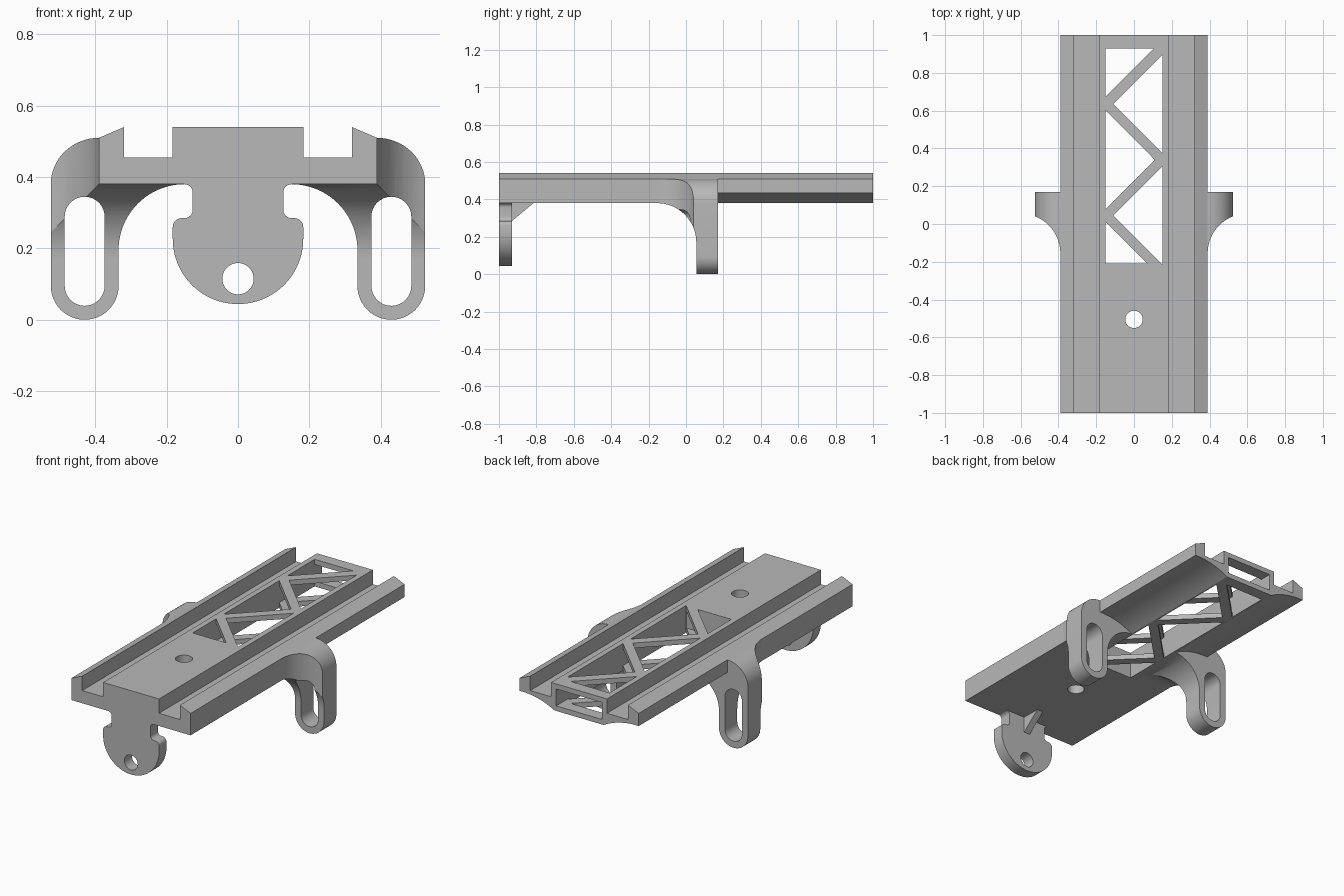
import bpy, bmesh, math
from mathutils import Vector

cube = bpy.data.objects.get("Cube")
if cube:
    bpy.data.objects.remove(cube, do_unlink=True)

grey = bpy.data.materials.new("plain_grey")
grey.use_nodes = True
grey.diffuse_color = (0.48, 0.48, 0.48, 1)
grey.node_tree.nodes["Principled BSDF"].inputs["Base Color"].default_value = (0.48, 0.48, 0.48, 1)


def arc(cx, cy, r, start, end, steps=16, ry=None):
    """Points along a circular or elliptical arc, angles in degrees."""
    pts = []
    for i in range(steps + 1):
        a = math.radians(start + (end - start) * i / steps)
        pts.append((cx + r * math.cos(a), cy + (ry or r) * math.sin(a)))
    return pts


def prism(name, pts, axis, lo, hi):
    """Extrude a flat outline along one axis."""
    place = {"x": lambda u, v, t: (t, u, v),
             "y": lambda u, v, t: (u, t, v),
             "z": lambda u, v, t: (u, v, t)}[axis]
    bm = bmesh.new()
    face = bm.faces.new([bm.verts.new(place(u, v, lo)) for u, v in pts])
    out = bmesh.ops.extrude_face_region(bm, geom=[face])
    verts = [g for g in out["geom"] if isinstance(g, bmesh.types.BMVert)]
    bmesh.ops.translate(bm, verts=verts, vec=Vector(place(0, 0, hi - lo)))
    bmesh.ops.recalc_face_normals(bm, faces=bm.faces)
    mesh = bpy.data.meshes.new(name)
    bm.to_mesh(mesh)
    bm.free()
    mesh.materials.append(grey)
    obj = bpy.data.objects.new(name, mesh)
    bpy.context.collection.objects.link(obj)
    return obj


def activate(obj):
    bpy.ops.object.select_all(action="DESELECT")
    obj.select_set(True)
    bpy.context.view_layer.objects.active = obj


def cut(obj, cutter):
    mod = obj.modifiers.new("cut", "BOOLEAN")
    mod.operation = "DIFFERENCE"
    mod.solver = "EXACT"
    mod.object = cutter
    activate(obj)
    bpy.ops.object.modifier_apply(modifier=mod.name)
    bpy.data.objects.remove(cutter, do_unlink=True)


def finish(obj):
    activate(obj)
    bpy.ops.object.shade_smooth_by_angle(angle=math.radians(25))


# Grooved deck with sloping outer rails
half = [(0.39, 0.38), (0.39, 0.51), (0.32, 0.54), (0.32, 0.455), (0.183, 0.455), (0.183, 0.54)]
deck = prism("deck", half + [(-x, z) for x, z in reversed(half)], "y", -1, 1)

# Hollowed underside along the rear edges
for side in (1, -1):
    cut(deck, prism("hollow", arc(side * 0.37, 0.01, 0.425, 0, 354, 118), "y", 0.17, 1.1))

# Open channel inside the rear of the deck
cut(deck, prism("channel", [(-0.15, 0.41), (0.15, 0.41), (0.15, 0.51), (-0.15, 0.51)],
                "y", -0.21, 1.1))

# Triangular windows leave a zigzag lattice
windows = [
    [(-0.15, 0.93), (0.105, 0.93), (-0.15, 0.675)],
    [(0.15, 0.895), (0.15, 0.375), (-0.11, 0.635)],
    [(-0.15, 0.6), (-0.15, 0.08), (0.11, 0.34)],
    [(0.15, 0.305), (0.15, -0.215), (-0.11, 0.045)],
    [(-0.15, 0.01), (0.07, -0.21), (-0.15, -0.21)],
]
for tri in windows:
    cut(deck, prism("window", tri, "z", 0.2, 0.7))

# Round hole through the deck
cut(deck, prism("hole", arc(0, -0.505, 0.046, 0, 350, 35), "z", 0.2, 0.7))
finish(deck)

# Side arm: hanging loop flowing into the deck
outline = (arc(0.15, 0.195, 0.185, 90, 0, 20)
           + arc(0.43, 0.095, 0.095, 180, 360, 24)
           + arc(0.39, 0.38, 0.135, 0, 90, 16, ry=0.13)
           + [(0.34, 0.51), (0.34, 0.44), (0.17, 0.4)])
arms = prism("side_arms", outline, "y", -0.154, 0.17)

# Concave flares in front of the arm, below and beside the deck
cut(arms, prism("lower_flare", arc(-0.155, 0.17, 0.21, 90, 0, 20)
                + [(0.055, -0.1), (-0.4, -0.1), (-0.4, 0.38)], "x", -0.2, 0.9))
cut(arms, prism("side_flare", arc(0.6, -0.155, 0.21, 180, 90, 20)
                + [(0.8, 0.055), (0.8, -0.4), (0.39, -0.4)], "z", -0.2, 0.9))

# Long slot through the arm
cut(arms, prism("slot", arc(0.43, 0.289, 0.056, 0, 180) + arc(0.43, 0.095, 0.056, 180, 360),
                "y", -0.5, 0.5))
mirror = arms.modifiers.new("mirror", "MIRROR")
mirror.use_mirror_merge = False
activate(arms)
bpy.ops.object.modifier_apply(modifier=mirror.name)
finish(arms)

# Front tab with a narrow neck and round hole
edge = ([(0.15, 0.385)] + arc(0.15, 0.357, 0.023, 90, 180, 6)
        + arc(0.15, 0.308, 0.023, 180, 270, 6)
        + arc(0.158, 0.26, 0.025, 90, 0, 6)
        + arc(0, 0.227, 0.183, 0, -87, 24))
tab = prism("front_tab", edge + [(-x, z) for x, z in reversed(edge)], "y", -1, -0.93)
cut(tab, prism("tab_hole", arc(0, 0.115, 0.044, 0, 350, 35), "y", -1.2, -0.8))
finish(tab)

# Triangular brace behind the tab
prism("tab_brace", [(-0.94, 0.285), (-0.93, 0.285), (-0.81, 0.385), (-0.94, 0.385)],
      "x", -0.02, 0.02)
